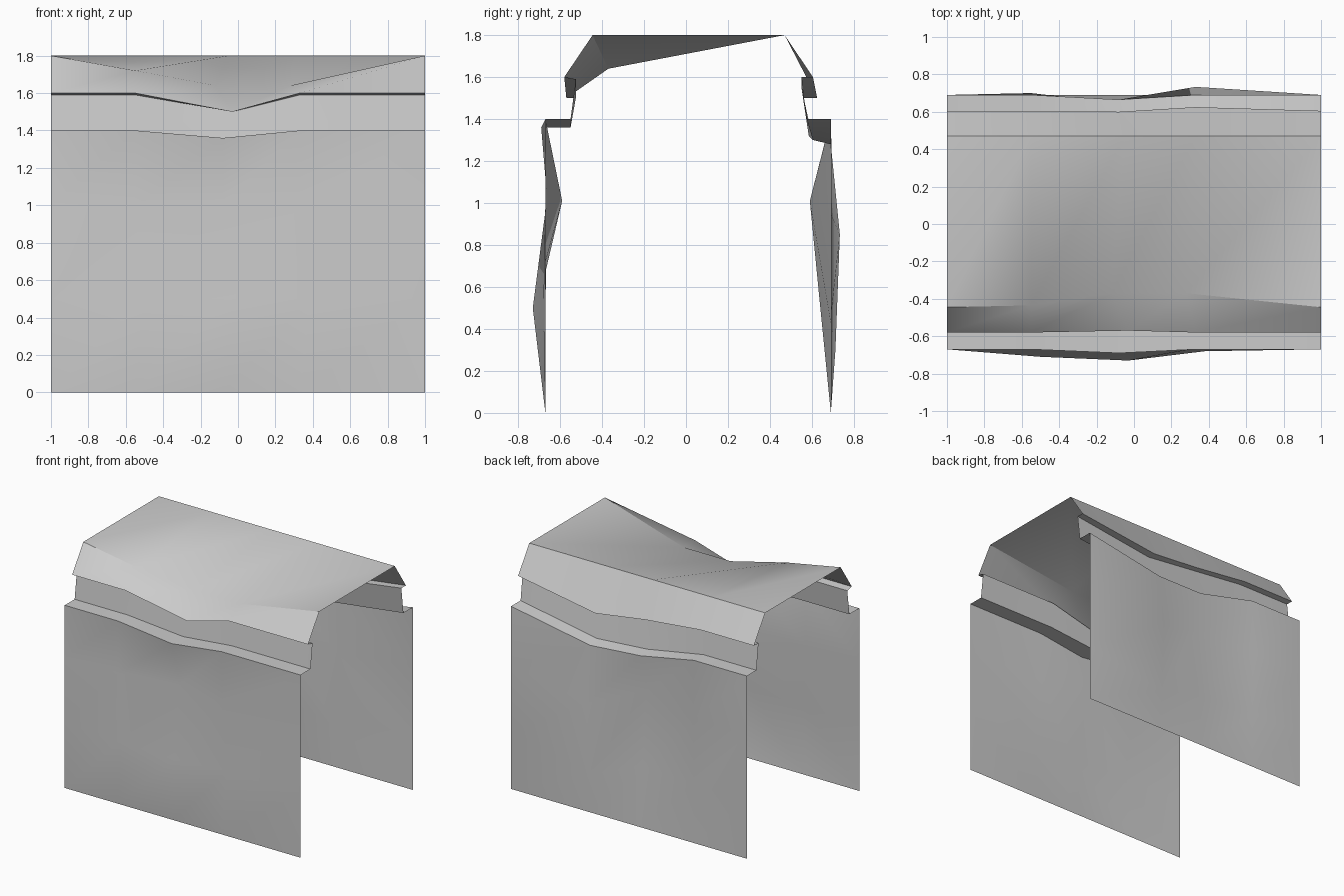
import bpy

if "Cube" in bpy.data.objects:
    bpy.data.objects.remove(bpy.data.objects["Cube"])

# Stations along the length; the two ends are straight, the three inner ones wobble
XS = [-1.0, -0.55, -0.08, 0.33, 1.0]

# Cross-section rows: (y, z, {station: (dx, dy, dz)})
FRONT_WALL = [
    (-0.67, 0.0, {}),
    (-0.67, 0.5, {1: (0.05, -0.04, 0), 2: (0.05, -0.06, 0), 3: (0.05, -0.01, 0)}),
    (-0.67, 1.0, {1: (0, 0.01, 0), 2: (0, 0.08, 0.01), 3: (0, 0.005, 0)}),
    (-0.67, 1.4, {2: (0, -0.02, -0.04)}),
]
FRONT_LEDGE = [
    (-0.67, 1.4, {2: (0, -0.02, -0.04)}),
    (-0.55, 1.4, {2: (0, 0, -0.04)}),
    (-0.525, 1.59, {2: (0.05, 0, -0.09)}),
    (-0.58, 1.6, {2: (0.05, 0.01, -0.1)}),
]
ROOF = [
    (-0.58, 1.6, {2: (0.05, 0.01, -0.1)}),
    (-0.445, 1.8, {1: (0, 0.01, -0.08), 2: (-0.04, 0.075, -0.16), 3: (-0.05, 0.075, -0.16)}),
    (0.47, 1.8, {2: (0.03, 0, 0)}),
    (0.605, 1.6, {2: (0, -0.005, -0.05), 3: (0, 0.02, -0.1)}),
]
BACK_LEDGE = [
    (0.605, 1.6, {2: (0, -0.005, -0.05), 3: (0, 0.02, -0.1)}),
    (0.55, 1.6, {2: (0, 0, -0.05), 3: (0, 0.01, -0.1)}),
    (0.575, 1.4, {2: (0, 0.01, -0.08), 3: (0, 0.03, -0.1)}),
    (0.69, 1.4, {2: (0, -0.025, -0.1), 3: (0, 0, -0.12)}),
]
BACK_WALL = [
    (0.69, 1.4, {2: (0, -0.025, -0.1), 3: (0, 0, -0.12)}),
    (0.69, 0.95, {1: (0, 0.01, 0), 2: (0, -0.1, 0.06), 3: (0, 0.043, -0.1)}),
    (0.69, 0.45, {2: (0, -0.045, 0), 3: (0, 0.022, -0.15)}),
    (0.69, 0.0, {}),
]


def strip(name, rows, split_row=None):
    """Loft rows along x; one row may be split into fixed triangles."""
    verts, faces, n = [], [], len(XS)
    for y, z, moves in rows:
        for j, x in enumerate(XS):
            dx, dy, dz = moves.get(j, (0, 0, 0))
            verts.append((x + dx, y + dy, z + dz))
    for i in range(len(rows) - 1):
        for j in range(n - 1):
            a, b = i * n + j, i * n + j + 1
            c, d = b + n, a + n
            faces += [(a, b, c), (a, c, d)] if i == split_row else [(a, b, c, d)]
    mesh = bpy.data.meshes.new(name)
    mesh.from_pydata(verts, [], faces)
    obj = bpy.data.objects.new(name, mesh)
    bpy.context.collection.objects.link(obj)
    bpy.ops.object.select_all(action='DESELECT')
    obj.select_set(True)
    bpy.context.view_layer.objects.active = obj
    bpy.ops.object.shade_smooth_by_angle()
    return obj


# Lower walls, recessed necks with ledges, and the sagging top slab
strip("front_wall", FRONT_WALL)
strip("front_ledge", FRONT_LEDGE)
strip("top_slab", ROOF, split_row=1)
strip("back_ledge", BACK_LEDGE)
strip("back_wall", BACK_WALL)
